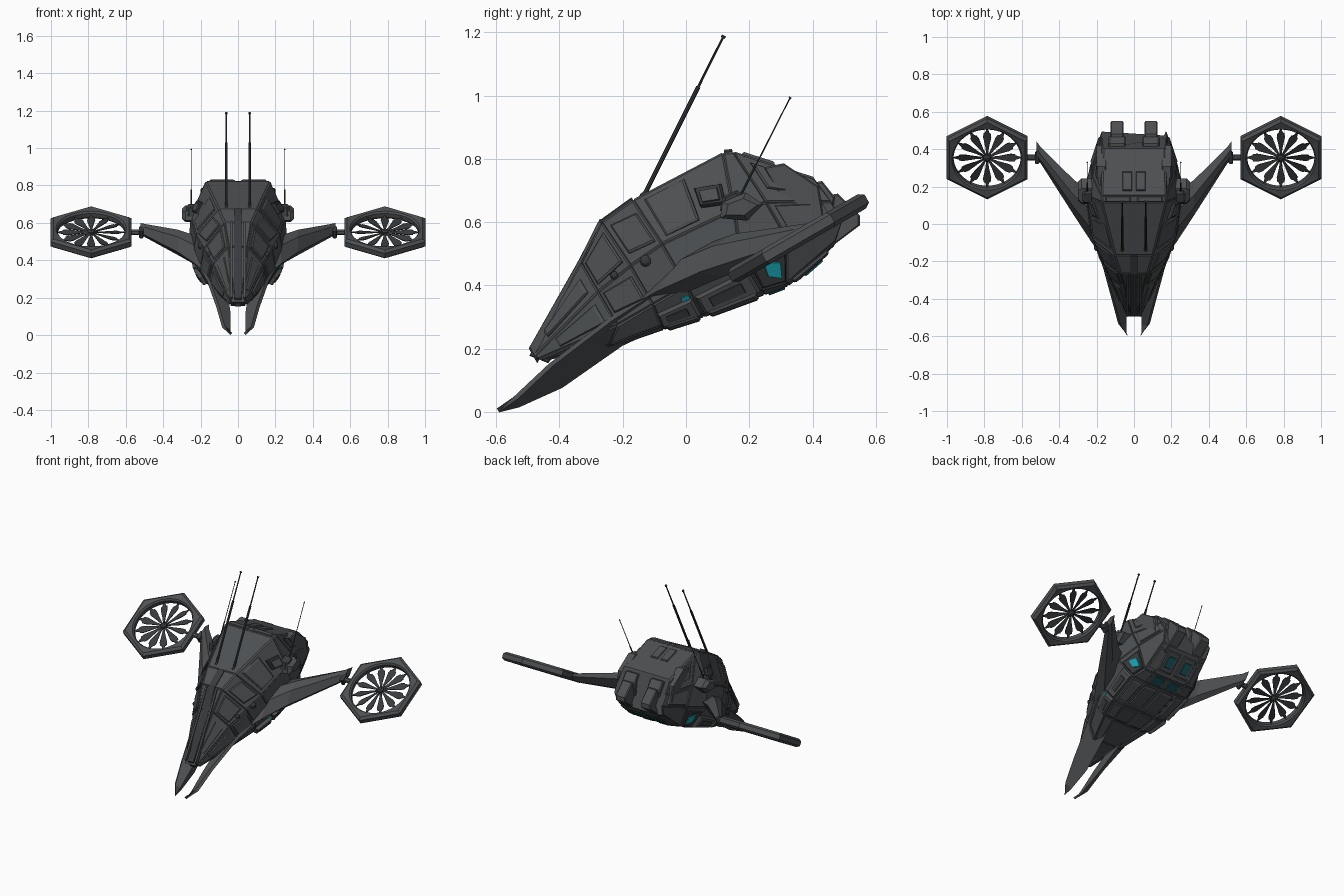
import bpy, bmesh, math
from mathutils import Matrix, Vector

cube = bpy.data.objects.get("Cube")
if cube:
    bpy.data.objects.remove(cube)

# The craft is drawn level as (x, along, up), then pitched nose-down
PITCH = Matrix.Translation((0, 0, .4)) @ Matrix.Rotation(math.radians(30), 4, 'X')


def material(name, color):
    m = bpy.data.materials.new(name)
    m.use_nodes = True
    m.diffuse_color = (*color, 1)
    m.node_tree.nodes["Principled BSDF"].inputs["Base Color"].default_value = (*color, 1)
    return m


GREY = material("gunmetal", (.075, .08, .085))
DARK = material("dark_metal", (.04, .043, .047))
CYAN = material("cyan_glow", (.01, .38, .45))
TEAL = material("teal_vent", (.01, .09, .11))


def finish(name, bm, mat, mirror=True):
    bmesh.ops.recalc_face_normals(bm, faces=bm.faces)
    bm.transform(PITCH)
    me = bpy.data.meshes.new(name)
    bm.to_mesh(me)
    bm.free()
    me.materials.append(mat)
    ob = bpy.data.objects.new(name, me)
    bpy.context.collection.objects.link(ob)
    if mirror:
        ob.modifiers.new("mirror", 'MIRROR').use_mirror_merge = False
    return ob


def loft_into(bm, rings, closed=False):
    """Skin equal-length rings; cap the ends or close the loop."""
    vs = [[bm.verts.new(p) for p in r] for r in rings]
    n = len(vs[0])
    pairs = list(zip(vs, vs[1:])) + ([(vs[-1], vs[0])] if closed else [])
    faces = [bm.faces.new((a[k], a[(k + 1) % n], b[(k + 1) % n], b[k]))
             for a, b in pairs for k in range(n)]
    if not closed:
        bm.faces.new(vs[0])
        bm.faces.new(vs[-1])
    return faces


def loft(name, rings, mat=GREY, mirror=True):
    bm = bmesh.new()
    loft_into(bm, rings)
    return finish(name, bm, mat, mirror)


def prism(name, profile, x0, x1, mat=GREY, mirror=True, taper=.006):
    """Side profile (along, up) across a width, with chamfered sides."""
    c = sum((Vector(p) for p in profile), Vector((0, 0))) / len(profile)

    def ring(x, inset):
        return [(x, *(Vector(p) - (Vector(p) - c).normalized() * inset)) for p in profile]
    return loft(name, [ring(x0, taper), ring(x0 + taper, 0),
                       ring(x1 - taper, 0), ring(x1, taper)], mat, mirror)


def level(y, z):
    """Side position in the standing pose -> (along, up)."""
    p = PITCH.inverted() @ Vector((0, y, z))
    return p.y, p.z


# Hull: five chines per side, nose to tail, each point (x, along, up)
TOP = [(.02, -.53, .06), (.05, -.25, .225), (.07, -.13, .303), (.1, -.01, .315),
       (.17, .31, .302), (.17, .34, .288), (.165, .52, .09)]
SHOULDER = [(.04, -.525, .045), (.13, -.25, .12), (.18, -.12, .14), (.22, 0, .15),
            (.25, .25, .13), (.22, .35, .1), (.17, .53, 0)]
WAIST = [(.045, -.52, .03), (.155, -.25, 0), (.2, -.12, 0), (.24, 0, 0),
         (.26, .2, 0), (.23, .35, -.03), (.17, .53, -.07)]
LOWER = [(.04, -.5, .02), (.1, -.3, -.04), (.16, -.13, -.07), (.19, 0, -.1),
         (.2, .2, -.13), (.18, .28, -.15), (.16, .48, -.115)]
KEEL = [(.02, -.485, .015), (.06, -.3, -.05), (.1, -.13, -.083), (.12, 0, -.112),
        (.12, .2, -.147), (.12, .28, -.16), (.12, .47, -.122)]
HALF = [[Vector(p) for p in c] for c in (TOP, SHOULDER, WAIST, LOWER, KEEL)]
CHINES = HALF + [[Vector((-p.x, p.y, p.z)) for p in c] for c in reversed(HALF)]

bm = bmesh.new()
panels = loft_into(bm, list(zip(*CHINES)))
bmesh.ops.recalc_face_normals(bm, faces=bm.faces)
bmesh.ops.inset_individual(bm, faces=panels, thickness=.006, depth=.004)
finish("hull", bm, GREY, False)


def surf(c, s, t):
    i = min(int(s), 5)
    a, b = CHINES[c], CHINES[(c + 1) % 10]
    return a[i].lerp(a[i + 1], s - i).lerp(b[i].lerp(b[i + 1], s - i), t)


def plate(name, c, s0, s1, t0, t1, h=.012, mat=GREY, skew=0):
    """Chamfered armour plate on the hull strip between two chines."""
    q = [surf(c, s0, t0), surf(c, s1, t0 + skew), surf(c, s1, t1), surf(c, s0, t1 - skew)]
    mid = sum(q, Vector()) / 4
    n = (q[2] - q[0]).cross(q[3] - q[1]).normalized()
    if n.dot(mid - Vector((0, mid.y * .8, .05))) < 0:
        n = -n
    loft(name, [[p - n * .006 for p in q], [p + n * h * .6 for p in q],
                [p.lerp(mid, .1) + n * h for p in q]], mat)


# Armour plates, windows and vents: strip, along range, across range
for k, (c, s0, s1, t0, t1, skew) in enumerate([
        (0, .25, .9, .2, .8, .1), (0, 1.1, 1.9, .15, .85, 0), (0, 2.15, 2.9, .15, .9, .1),
        (0, 3.1, 3.55, .1, .9, 0), (0, 5.15, 5.8, .15, .8, .1),
        (1, .3, .9, .2, .8, 0), (1, 1.1, 1.9, .1, .8, .1), (1, 5.1, 5.85, .1, .9, 0),
        (3, 2.1, 2.9, .1, .9, 0), (3, 3.1, 3.9, .1, .9, 0), (3, 5.1, 5.8, .1, .9, 0),
        (4, 2.1, 2.9, .06, .44, 0), (4, 3.1, 3.9, .06, .44, 0), (4, 5.15, 5.85, .06, .44, 0),
        (9, 4.1, 4.9, .55, .95, 0), (9, 5.1, 5.5, .53, .68, 0)]):
    plate(f"armour_plate_{k}", c, s0, s1, t0, t1, skew=skew)
plate("side_hatch", 0, 3.62, 3.92, .35, .85, .018, DARK, .15)
plate("side_hatch_cover", 0, 3.66, 3.88, .45, .78, .024, GREY, .1)
for k in (2, 3):
    plate(f"lower_pod_{k}", 2, k + .04, k + .98, .42, .98, .025)
    plate(f"pod_recess_{k}", 2, k + .2, k + .8, .55, .85, .029, DARK)
plate("rear_window_frame", 2, 4.05, 4.95, .2, .95, .016, DARK)
plate("rear_window", 2, 4.35, 4.8, .3, .85, .021, CYAN, .15)
plate("small_window", 2, 2.72, 2.95, .28, .4, .008, CYAN)
plate("belly_vent", 4, 4.15, 4.85, .12, .42, .01, TEAL)
plate("tail_vent", 4, 5.3, 5.7, .14, .36, .017, TEAL)

# Raised spine down the nose
spine = [(p[1], p[2] + .012) for p in TOP[:4]]
prism("nose_spine", spine + [(u, w - .05) for u, w in reversed(spine)], -.022, .022, DARK, False)
prism("spine_rail", [(u, w + .004) for u, w in spine[:3]] +
      [(u, w - .04) for u, w in reversed(spine[:3])], .03, .042)
prism("nose_cap", [(-.54, .055), (-.5, .08), (-.44, .07), (-.46, .02), (-.5, .005)], -.04, .04, GREY, False)

# Tail blocks and engine housings
prism("tail_block", [level(*p) for p in
      [(.38, .72), (.43, .73), (.47, .68), (.46, .6), (.4, .56)]], .045, .135)
prism("tail_exhaust", [level(*p) for p in
      [(.42, .68), (.48, .69), (.55, .62), (.55, .59), (.47, .53), (.42, .55)]], .055, .125)
prism("lower_exhaust", [level(*p) for p in
      [(.33, .47), (.34, .41), (.36, .42), (.43, .49), (.42, .53)]], .03, .13)
prism("tail_side_block", [(.4, .2), (.46, .18), (.52, .06), (.48, -.04), (.4, 0)], .15, .2)

# Shoulder boxes
prism("shoulder_box", [(.2, .13), (.23, .17), (.31, .16), (.34, .1), (.27, .08)], .2, .3, taper=.02)
prism("shoulder_lid", [(.21, .15), (.24, .185), (.29, .18), (.31, .14)], .215, .275, DARK, taper=.012)

# Swept wings: lens sections as (x, front, back, height, half thickness)
loft("wing", [[(x, f, w), (x, f + (b - f) * .35, w + t), (x, f + (b - f) * .7, w + t),
               (x, b, w), (x, f + (b - f) * .6, w - t), (x, f + (b - f) * .25, w - t)]
              for x, f, b, w, t in [(.1, -.3, .2, .03, .04), (.23, -.09, .22, .03, .05),
                                    (.32, .06, .28, .015, .05), (.5, .35, .45, -.045, .027),
                                    (.52, .37, .48, -.05, .022)]])

# Forward prongs sweeping back into the hull
loft("prong", [[(xi, u, wi), (xo, u + .01, wo), (xo - .015, u, wo + .012), (xi, u, wi + t)]
               for u, xi, wi, xo, wo, t in [(-.712, .04, -.052, .045, -.05, .003),
                                            (-.65, .04, -.07, .085, -.045, .02),
                                            (-.5, .04, -.085, .115, -.01, .05),
                                            (-.27, .06, -.065, .165, .02, .06),
                                            (.02, .15, -.09, .25, .035, .06)]])


def tube(name, points, mat=DARK, sides=8):
    """Straight stepped rod through (position, radius) pairs."""
    axis = (points[-1][0] - points[0][0]).normalized()
    turn = axis.to_track_quat('Z', 'Y')
    loft(name, [[p + turn @ Vector((r * math.cos(a), r * math.sin(a), 0))
                 for a in (k * math.tau / sides for k in range(sides))] for p, r in points], mat)


def mast(name, x, base, tip, r, step):
    a, b = (Vector((x, *level(*p))) for p in (base, tip))
    at = a.lerp
    tube(name, [(a, r * 1.8), (at(b, .06), r * 1.8), (at(b, .08), r), (at(b, step), r),
                (at(b, step), r * .6), (at(b, .985), r * .5), (at(b, .985), r), (b, r)])


mast("tall_antenna", .062, (-.15, .65), (.12, 1.19), .007, .7)
mast("short_antenna", .25, (.16, .66), (.33, .995), .004, .35)

# Sensor domes on the cheeks
for k, (p, r) in enumerate([((.195, -.07, .13), .02), ((.155, -.18, .14), .013)]):
    bm = bmesh.new()
    bmesh.ops.create_uvsphere(bm, u_segments=12, v_segments=8, radius=r,
                              matrix=Matrix.Translation(p))
    finish(f"sensor_dome_{k}", bm, DARK)

# Rotors: hexagonal shroud with round bore, twelve leaf blades, hub
HUB = Vector((.785, .382, -.048))
tube("rotor_arm", [(Vector((x, HUB.y, HUB.z)), .016) for x in (.5, .6)], GREY)
prism("rotor_arm_joint", [(.355, -.07), (.41, -.07), (.41, -.026), (.355, -.026)], .505, .53, DARK)
rings = []
for k in range(48):
    a = k * math.tau / 48
    apothem = .25 * math.cos(math.pi / 6)
    edge = apothem / math.cos((a + math.pi / 6) % (math.pi / 3) - math.pi / 6)
    d = Vector((math.cos(a), math.sin(a), 0))
    rings.append([HUB + d * r + Vector((0, 0, h)) for r, h in
                  [(edge, .014), (edge * .93, .026), (.188, .022), (.18, .012),
                   (.18, -.012), (.188, -.022), (edge * .93, -.026), (edge, -.014)]])
bm = bmesh.new()
loft_into(bm, rings, closed=True)
finish("rotor_shroud", bm, GREY)

bm = bmesh.new()
for k in range(12):
    spin = Matrix.Translation(HUB) @ Matrix.Rotation(k * math.tau / 12, 4, 'Z') \
        @ Matrix.Rotation(.2, 4, 'X')
    loft_into(bm, [[spin @ Vector((r, s * w, h)) for s, h in ((-1, -.002), (1, -.002), (1, .002), (-1, .002))]
                   for r, w in [(.01, .004), (.06, .009), (.125, .022), (.148, .02), (.152, .012), (.182, .002)]])
finish("rotor_blades", bm, DARK)
tube("rotor_hub", [(HUB + Vector((0, 0, h)), r) for h, r in
                   [(-.018, .01), (-.01, .02), (.01, .02), (.018, .01)]], DARK, 12)
